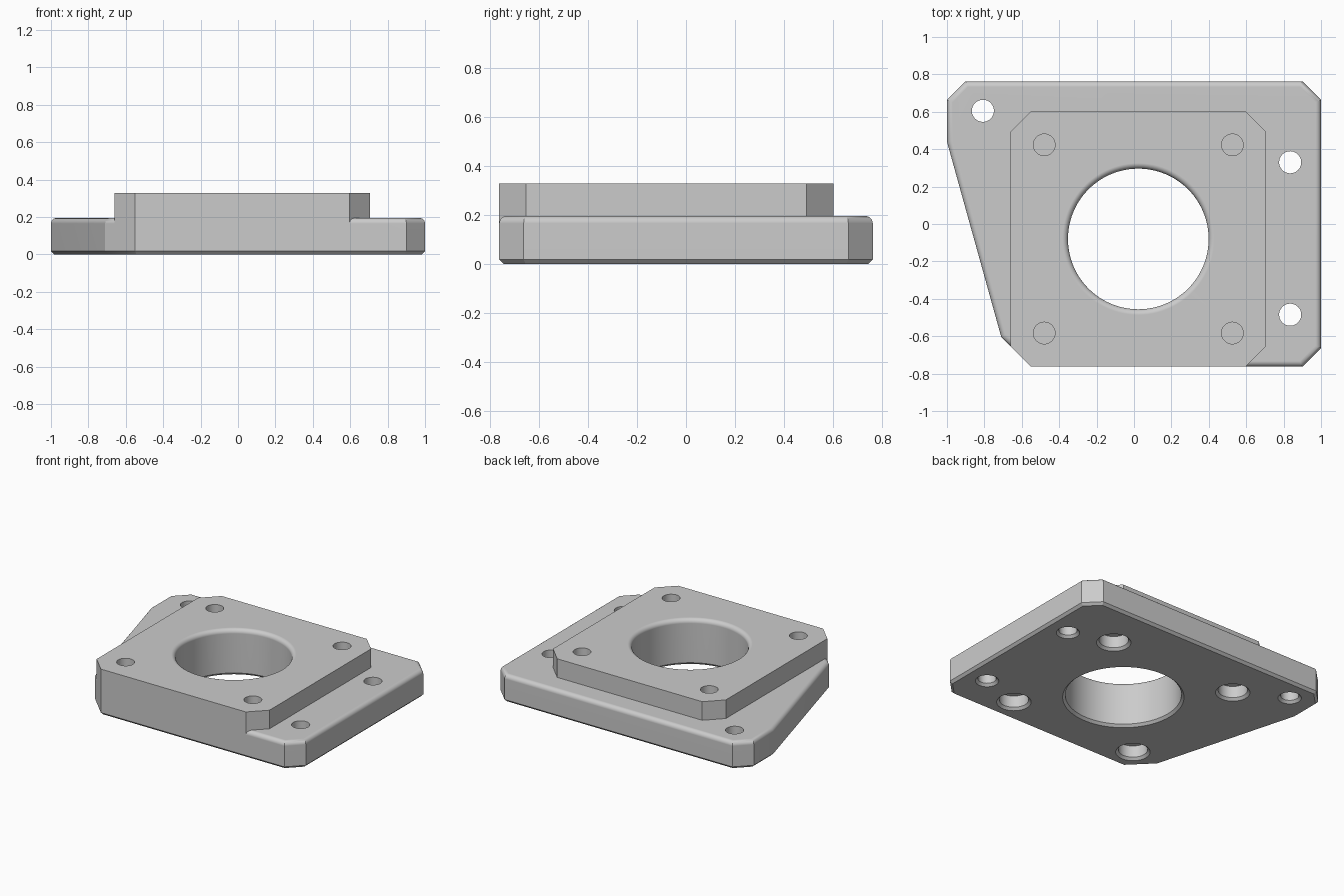
import bpy, bmesh, math
from mathutils import Vector

cube = bpy.data.objects.get("Cube")
if cube:
    bpy.data.objects.remove(cube, do_unlink=True)

BASE_TOP, TOP, FILLET, CHAMFER = 0.195, 0.328, 0.03, 0.017
CX, CY = 0.023, -0.08          # bore centre
FRONT = -0.763

grey = bpy.data.materials.new("plain grey")
grey.use_nodes = True
grey.diffuse_color = (0.6, 0.6, 0.6, 1)
grey.node_tree.nodes["Principled BSDF"].inputs["Base Color"].default_value = (0.6, 0.6, 0.6, 1)


def inset(points, d):
    """Move every side of a counter-clockwise outline inwards by d."""
    out = []
    for i, p in enumerate(points):
        a = (p - points[i - 1]).normalized()
        b = (points[(i + 1) % len(points)] - p).normalized()
        na, nb = Vector((-a.y, a.x)), Vector((-b.y, b.x))
        out.append(p + (na + nb) * d / (1 + na.dot(nb)))
    return out


def loft(name, rings):
    """Closed solid through rings of (outline, height), bottom to top."""
    bm = bmesh.new()
    loops = [[bm.verts.new((p.x, p.y, z)) for p in pts] for pts, z in rings]
    n = len(loops[0])
    for lo, hi in zip(loops, loops[1:]):
        for i in range(n):
            j = (i + 1) % n
            bm.faces.new((lo[i], lo[j], hi[j], hi[i]))
    bm.faces.new(loops[0][::-1])
    bm.faces.new(loops[-1])
    mesh = bpy.data.meshes.new(name)
    bm.to_mesh(mesh)
    bm.free()
    mesh.materials.append(grey)
    ob = bpy.data.objects.new(name, mesh)
    bpy.context.collection.objects.link(ob)
    return ob


def drill(name, x, y, profile, n=48):
    """Round cutter from a (radius, height) profile."""
    ring = [Vector((math.cos(2 * math.pi * i / n), math.sin(2 * math.pi * i / n))) for i in range(n)]
    ob = loft(name, [([Vector((x, y)) + p * r for p in ring], z) for r, z in profile])
    ob.hide_render = True
    return ob


def combine(ob, other, operation):
    mod = ob.modifiers.new("combine", "BOOLEAN")
    mod.operation, mod.object, mod.solver = operation, other, "EXACT"
    bpy.context.view_layer.update()
    ob_eval = ob.evaluated_get(bpy.context.evaluated_depsgraph_get())
    mesh = bpy.data.meshes.new_from_object(ob_eval)
    ob.modifiers.clear()
    ob.data = mesh
    bpy.data.objects.remove(other, do_unlink=True)


def arc(steps=6):
    return [math.pi / 2 * i / steps for i in range(steps + 1)]


# Base plate: chamfered underside, rounded top edge
outline = [Vector(p) for p in (
    (-0.55, FRONT), (0.9, FRONT), (1, -0.663), (1, 0.663), (0.9, 0.763),
    (-0.9, 0.763), (-1, 0.663), (-1, 0.44), (-0.71, -0.603))]
rings = [(inset(outline, CHAMFER), 0), (outline, CHAMFER)]
rings += [(inset(outline, FILLET * (1 - math.cos(t))), BASE_TOP - FILLET * (1 - math.sin(t))) for t in arc()]
plate = loft("mounting_plate", rings)

# Raised square block with cut corners, flush with the front
x0, x1, y1, c = -0.66, 0.706, 0.603, 0.11
block = [Vector(p) for p in (
    (x0 + c, FRONT), (x1 - c, FRONT), (x1, FRONT + c), (x1, y1 - c),
    (x1 - c, y1), (x0 + c, y1), (x0, y1 - c), (x0, FRONT + c))]
combine(plate, loft("raised_block", [(block, 0.08), (block, TOP)]), "UNION")


def entry(r):
    return [(r + CHAMFER, -0.05), (r + CHAMFER, 0), (r, CHAMFER)]


# Central bore with a rounded upper rim
R = 0.376
rim = [(R + FILLET * (1 - math.cos(t)), TOP - FILLET * (1 - math.sin(t))) for t in arc()]
combine(plate, drill("bore_cutter", CX, CY, entry(R) + rim + [(R + FILLET, TOP + 0.05)], 96), "DIFFERENCE")

# Corner holes: blind from above, wider recess from below
for sx in (-1, 1):
    for sy in (-1, 1):
        x, y = CX + sx * 0.503, CY + sy * 0.503
        combine(plate, drill("recess_cutter", x, y, entry(0.095) + [(0.095, 0.1)]), "DIFFERENCE")
        combine(plate, drill("hole_cutter", x, y, [(0.058, 0.115), (0.058, TOP + 0.05)]), "DIFFERENCE")

# Through holes in the base flange
for x, y in ((-0.808, 0.605), (0.835, 0.33), (0.835, -0.485)):
    combine(plate, drill("through_cutter", x, y, entry(0.059) + [(0.059, TOP + 0.05)]), "DIFFERENCE")

# Clean up and shade
bm = bmesh.new()
bm.from_mesh(plate.data)
bmesh.ops.remove_doubles(bm, verts=bm.verts, dist=1e-5)
bm.to_mesh(plate.data)
bm.free()
bpy.ops.object.select_all(action="DESELECT")
plate.select_set(True)
bpy.context.view_layer.objects.active = plate
bpy.ops.object.shade_smooth_by_angle(angle=math.radians(25))
weighted = plate.modifiers.new("weighted normals", "WEIGHTED_NORMAL")
weighted.keep_sharp = True
